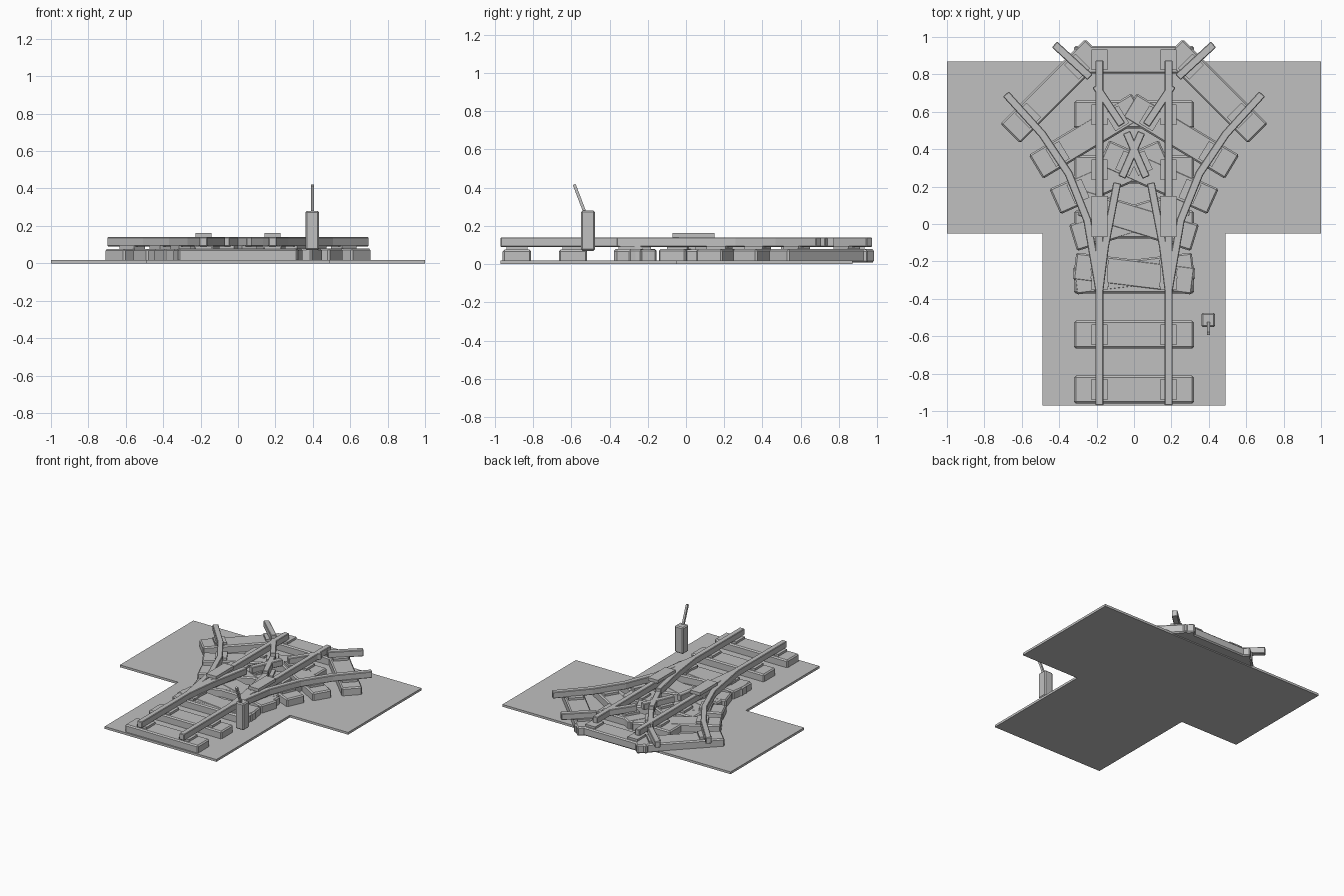
import bpy, bmesh, math
from mathutils import Vector, Matrix

if "Cube" in bpy.data.objects:
    bpy.data.objects.remove(bpy.data.objects["Cube"], do_unlink=True)

# Single grey finish
GREY = (0.53, 0.53, 0.53, 1)
mat = bpy.data.materials.new("plain grey")
mat.use_nodes = True
mat.diffuse_color = GREY
mat.node_tree.nodes["Principled BSDF"].inputs["Base Color"].default_value = GREY


def finish(name, bm, bevel=0.0):
    bmesh.ops.recalc_face_normals(bm, faces=bm.faces)
    me = bpy.data.meshes.new(name)
    bm.to_mesh(me)
    bm.free()
    me.materials.append(mat)
    ob = bpy.data.objects.new(name, me)
    bpy.context.collection.objects.link(ob)
    if bevel:
        mod = ob.modifiers.new("bevel", "BEVEL")
        mod.width = bevel
        mod.segments = 1
    return ob


def prism(name, outline, z0, z1, bevel=0.0):
    """Extrude a flat outline between two heights."""
    bm = bmesh.new()
    face = bm.faces.new([bm.verts.new((x, y, z0)) for x, y in outline])
    up = bmesh.ops.extrude_face_region(bm, geom=[face])["geom"]
    verts = [v for v in up if isinstance(v, bmesh.types.BMVert)]
    bmesh.ops.translate(bm, verts=verts, vec=(0, 0, z1 - z0))
    return finish(name, bm, bevel)


def block(name, x, y, sx, sy, z0, z1, turn=0.0, bevel=0.0):
    """Box centred on (x, y), turned clockwise about z in degrees."""
    rot = Matrix.Rotation(math.radians(-turn), 2)
    corners = [Vector((x, y)) + rot @ Vector((a * sx / 2, b * sy / 2))
               for a, b in ((-1, -1), (1, -1), (1, 1), (-1, 1))]
    return prism(name, corners, z0, z1, bevel)


def rail(name, path, width=0.042):
    """Ribbon with mitred bends that follows a path."""
    pts = [Vector(p) for p in path]
    left, right = [], []
    for i, p in enumerate(pts):
        d0 = (p - pts[i - 1]).normalized() if i else (pts[1] - p).normalized()
        d1 = (pts[i + 1] - p).normalized() if i < len(pts) - 1 else d0
        d = (d0 + d1).normalized()
        n = Vector((-d.y, d.x)) * (width / 2 / d.dot(d0))
        left.append(p + n)
        right.append(p - n)
    return prism(name, left + right[::-1], 0.09, 0.14, 0.004)


# Ground plate in a T shape
prism("ground_plate", [(-0.49, -0.97), (0.49, -0.97), (0.49, -0.05), (1, -0.05),
                       (1, 0.87), (-1, 0.87), (-1, -0.05), (-0.49, -0.05)], 0, 0.018)

GAUGE = 0.185


def sleeper(name, x, y, turn, lift=0.0):
    block(name, x, y, 0.64, 0.148, 0.008, 0.076 + lift, turn, 0.009)
    # Chairs under both rails
    axis = Matrix.Rotation(math.radians(-turn), 2) @ Vector((1, 0))
    for s in (-1, 1):
        block(name + "_chair", x + s * GAUGE * axis.x, y + s * GAUGE * axis.y,
              0.085, 0.11, 0.07, 0.093 + lift, turn)


# Straight sleepers
for i in range(7):
    sleeper("straight_sleeper", 0, -0.885 + 0.294 * i, 0)

# Sleepers and rails of the two branches
branch_sleepers = [(0.0, -0.265, 7), (0.02, 0.02, 17), (0.13, 0.25, 24),
                   (0.25, 0.47, 31), (0.435, 0.71, 45)]
branch_rails = {
    "straight_rail": [(GAUGE, -0.97), (GAUGE, 0.875)],
    "outer_curved_rail": [(GAUGE, -0.36), (0.25, 0.02), (0.35, 0.27),
                          (0.49, 0.48), (0.685, 0.695)],
    "switch_blade": [(GAUGE, -0.36), (0.155, -0.12), (0.09, 0.22)],
    "crossing_rail": [(0.065, 0.25), (-0.04, 0.49)],
    "wing_rail": [(0.065, 0.53), (0.205, 0.74)],
    "inner_end_rail": [(0.235, 0.785), (0.425, 0.96)],
}
for side, s in (("left", 1), ("right", -1)):
    for x, y, turn in branch_sleepers:
        sleeper(side + "_branch_sleeper", s * x, y, s * turn, 0.001 * (s + 2))
    for part, path in branch_rails.items():
        rail(side + "_" + part, [(s * x, y) for x, y in path])
    # Cover plate over the switch blade
    block(side + "_cover_plate", s * GAUGE, 0.04, 0.086, 0.22, 0.138, 0.163)

# Lever box and tilted handle
block("lever_box", 0.397, -0.513, 0.074, 0.074, 0.07, 0.28, 0, 0.008)
bm = bmesh.new()
base, tip = Vector((0.397, -0.525, 0.26)), Vector((0.397, -0.585, 0.417))
aim = (tip - base).to_track_quat("Z", "X").to_matrix().to_4x4()
bmesh.ops.create_cube(bm, size=1, matrix=Matrix.Translation((base + tip) / 2) @ aim
                      @ Matrix.Diagonal((0.016, 0.016, (tip - base).length, 1)))
finish("lever_handle", bm)
